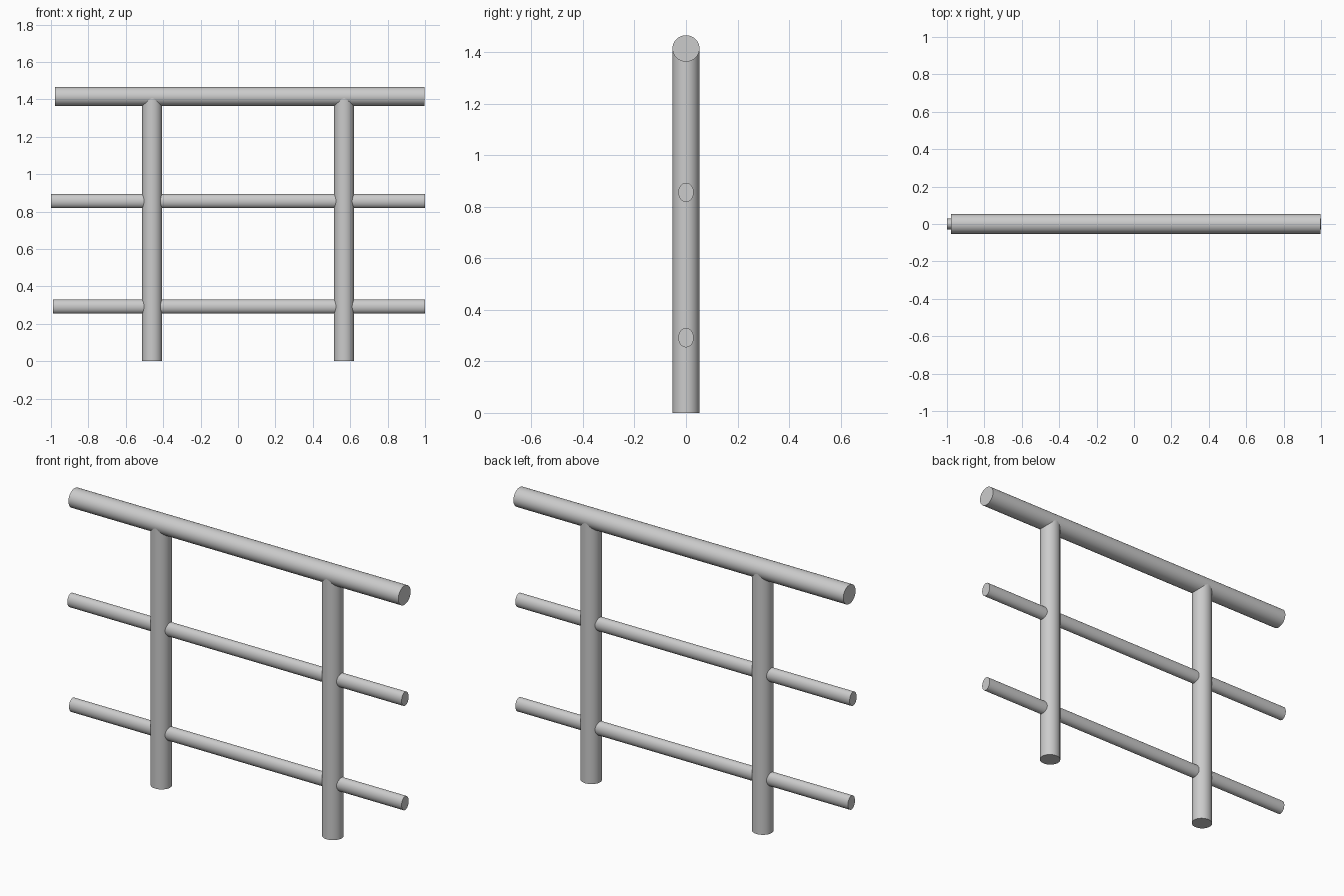
import bpy
from math import pi, radians

if "Cube" in bpy.data.objects:
    bpy.data.objects.remove(bpy.data.objects["Cube"])


def tube(name, a, b, r_side, r_y, along_x, x=0.0, z=0.0):
    """Capped tube from a to b, along x (at height z) or along z (at position x)."""
    mid = (a + b) / 2
    loc = (mid, 0, z) if along_x else (x, 0, mid)
    bpy.ops.mesh.primitive_cylinder_add(vertices=48, radius=1, depth=b - a, location=loc)
    ob = bpy.context.object
    ob.name = name
    if along_x:
        ob.scale = (r_side, r_y, 1)
        ob.rotation_euler = (0, pi / 2, 0)
    else:
        ob.scale = (r_side, r_y, 1)
    bpy.ops.object.transform_apply(location=False, rotation=True, scale=True)
    bpy.ops.object.shade_smooth_by_angle(angle=radians(35))
    return ob


# Upright posts, ending inside the handrail
for side, x in (("left", -0.459), ("right", 0.567)):
    tube(f"{side}_post", 0.0, 1.41, 0.0535, 0.0518, False, x=x)

# Thick handrail on top
tube("handrail", -0.978, 0.996, 0.0515, 0.0525, True, z=1.415)

# Thin oval rails passing through the posts
tube("middle_rail", -1.0, 1.0, 0.0375, 0.03, True, z=0.856)
tube("lower_rail", -0.99, 1.0, 0.0375, 0.03, True, z=0.292)
